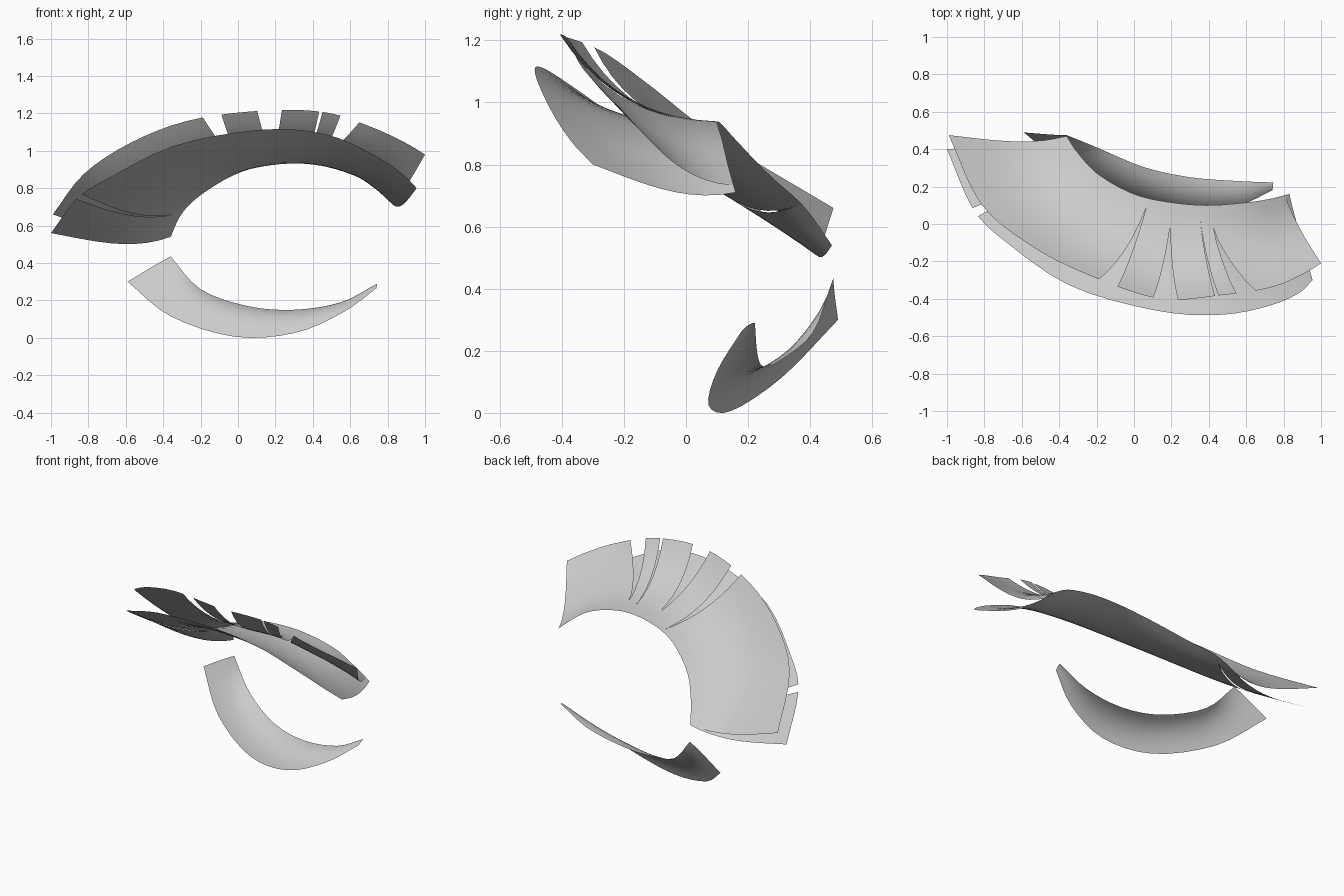
import bpy, bmesh
from mathutils import Vector

if "Cube" in bpy.data.objects:
    bpy.data.objects.remove(bpy.data.objects["Cube"])


def spline(pts, u):
    """Smooth curve through pts, u counted in points."""
    n = len(pts) - 1
    i = min(int(u), n - 1)
    t = u - i
    p = [Vector(q) for q in pts]
    p1, p2 = p[i], p[i + 1]
    p0 = p[i - 1] if i > 0 else p1 * 2 - p2
    p3 = p[i + 2] if i + 2 <= n else p2 * 2 - p1
    return 0.5 * (2 * p1 + (p2 - p0) * t + (2 * p0 - 5 * p1 + 4 * p2 - p3) * t * t
                  + (3 * p1 - p0 - 3 * p2 + p3) * t ** 3)


def lash(name, root, tip, bend, left, right, cols, rows=10, flat_start=False):
    """Curled sheet from root line to tip line.
    left / right edge = (u at slit start, u at tip, v where slit starts)."""
    def edge(e, v):
        t = max(0.0, (v - e[2]) / (1 - e[2]))
        return e[0] + (e[1] - e[0]) * t

    bm = bmesh.new()
    grid = []
    for r in range(rows + 1):
        v = r / rows
        even = 4 * v * (1 - v)
        skew = 0.5 * even + 3.375 * v * (1 - v) ** 2
        a, b = edge(left, v), edge(right, v)
        line = []
        for c in range(cols + 1):
            u = a + (b - a) * c / cols
            p, q = spline(root, u), spline(tip, u)
            # curl is stronger mid-lid, closer to the root at both ends
            t = u / (len(root) - 1)
            m = 4 * t * (1 - t)
            curl = (skew + (even - skew) * m) * (1 + 0.4 * m)
            if flat_start:
                curl *= min(1.0, u + 0.15)
            co = p.lerp(q, v) + Vector(bend) * (q - p).length * curl
            line.append(bm.verts.new(co))
        grid.append(line)
    for r in range(rows):
        for c in range(cols):
            bm.faces.new((grid[r][c], grid[r + 1][c], grid[r + 1][c + 1], grid[r][c + 1]))
    me = bpy.data.meshes.new(name)
    bm.to_mesh(me)
    bm.free()
    for f in me.polygons:
        f.use_smooth = True
    ob = bpy.data.objects.new(name, me)
    bpy.context.collection.objects.link(ob)
    return ob


# Upper lid line shared by both upper layers
lid = [(-.36, .47, .54), (-.30, .38, .665), (-.19, .265, .77), (0, .16, .88), (.2, .115, .93),
       (.4, .10, .935), (.6, .115, .885), (.73, .135, .80), (.83, .16, .71)]

# Tip lines of the raised layer and of the front layer
high = [(-.99, .475, .66), (-.82, .11, .88), (-.56, -.11, 1.05), (-.25, -.27, 1.165),
        (.14, -.40, 1.215), (.47, -.38, 1.205), (.73, -.34, 1.12), (.90, -.27, 1.04), (1, -.21, .98)]
low = [(-1, .40, .56), (-.86, .08, .745), (-.68, -.10, .86), (-.33, -.335, 1.03),
       (.13, -.465, 1.113), (.47, -.485, 1.088), (.73, -.435, .975), (.88, -.37, .875), (.955, -.30, .80)]

# Slits: (u at start, u of left tip, u of right tip, v at start)
high_slits = [(3.4, 3.17, 3.42, .08), (4.02, 3.9, 4.27, .2), (4.75, 4.88, 4.94, .18), (5.05, 5.27, 5.65, .24)]
low_slits = [(1.08, .98, 1.17, .08)]


def layer(name, tip, bend, slits, last):
    lefts = [(0, 0, 0)] + [(s[0], s[2], s[3]) for s in slits]
    rights = [(s[0], s[1], s[3]) for s in slits] + [(last, 8, 0)]
    for i, (a, b) in enumerate(zip(lefts, rights)):
        cols = max(3, round((b[1] - a[1]) * 4))
        lash(f"{name}_{i + 1}", lid, tip, bend, a, b, cols)


layer("raised_upper_lash", high, (0, -.05, -.08), high_slits, 7.75)
layer("front_upper_lash", low, (0, -.02, -.075), low_slits, 8)

# Lower lash
lower_root = [(-.36, .475, .435), (-.2, .41, .26), (.05, .305, .17),
              (.3, .25, .15), (.55, .23, .19), (.745, .222, .29)]
lower_tip = [(-.59, .49, .30), (-.36, .31, .115), (-.02, .145, .006),
             (.3, .073, .025), (.56, .10, .135), (.74, .18, .265)]
lash("lower_lash", lower_root, lower_tip, (0, -.06, .08), (0, 0, 0), (5, 5, 0), 20, flat_start=True)
